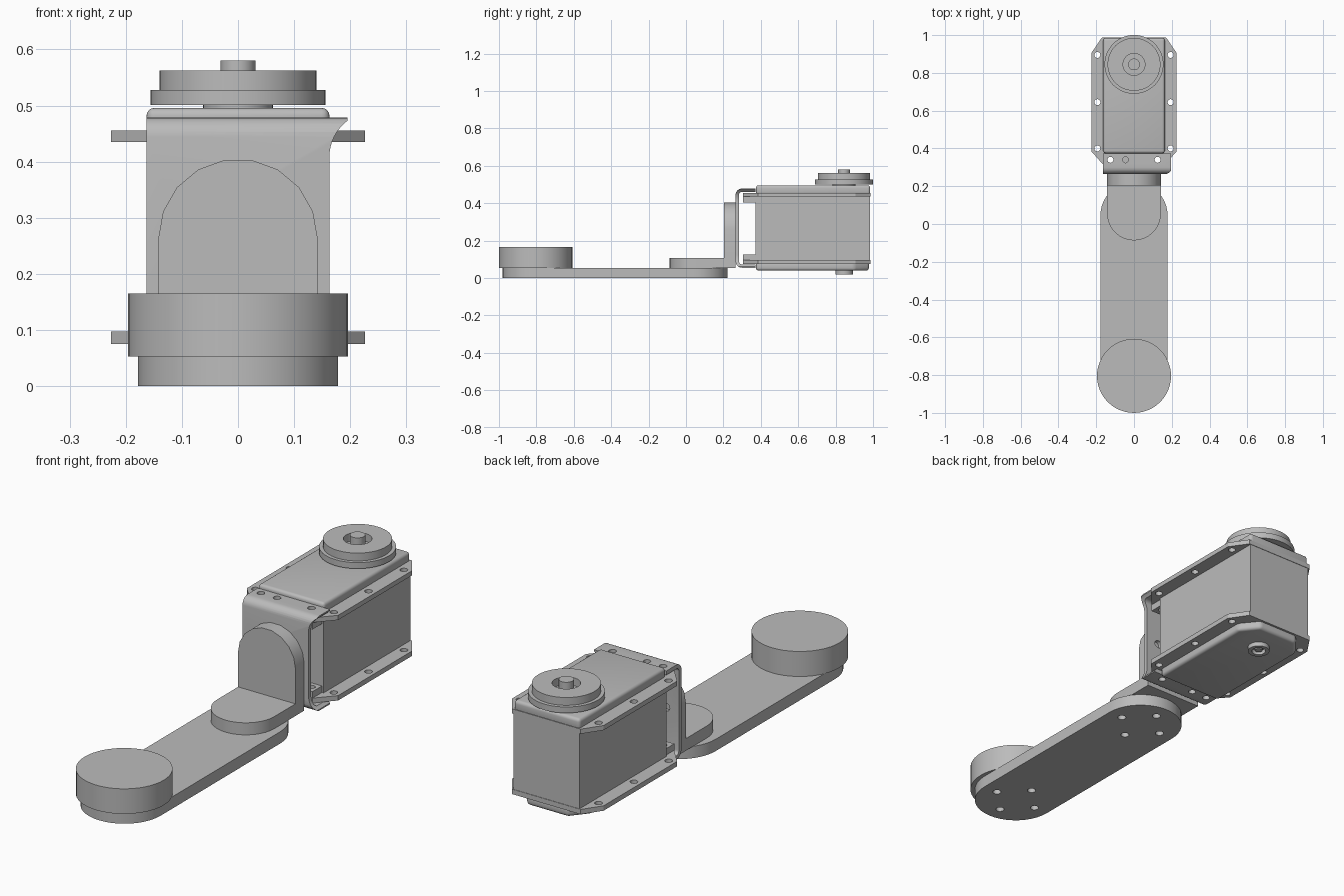
import bpy, bmesh
from math import cos, sin, pi, radians

old = bpy.data.objects.get("Cube")
if old:
    bpy.data.objects.remove(old)

grey = bpy.data.materials.new("plain grey")
grey.use_nodes = True
GREY = (0.5, 0.5, 0.5, 1)
grey.diffuse_color = GREY
grey.node_tree.nodes["Principled BSDF"].inputs["Base Color"].default_value = GREY


def arc(cx, cy, r, a0, a1, n):
    """Points along an arc, angles in degrees."""
    return [(cx + r * cos(radians(a0 + (a1 - a0) * i / n)),
             cy + r * sin(radians(a0 + (a1 - a0) * i / n))) for i in range(n + 1)]


def circle(cx, cy, r, n=48):
    return arc(cx, cy, r, 0, 360, n)[:-1]


def rect(x0, x1, y0, y1):
    return [(x0, y0), (x1, y0), (x1, y1), (x0, y1)]


def prism(name, pts, lo, hi, axis="z"):
    """Extrude a flat outline along one axis."""
    place = {"z": lambda a, b, h: (a, b, h),
             "y": lambda a, b, h: (a, h, b),
             "x": lambda a, b, h: (h, a, b)}[axis]
    bm = bmesh.new()
    face = bm.faces.new([bm.verts.new(place(a, b, lo)) for a, b in pts])
    top = bmesh.ops.extrude_face_region(bm, geom=[face])["geom"]
    origin, end = place(0, 0, lo), place(0, 0, hi)
    bmesh.ops.translate(bm, vec=[e - o for o, e in zip(origin, end)],
                        verts=[v for v in top if isinstance(v, bmesh.types.BMVert)])
    bmesh.ops.recalc_face_normals(bm, faces=bm.faces)
    mesh = bpy.data.meshes.new(name)
    bm.to_mesh(mesh)
    bm.free()
    mesh.materials.append(grey)
    obj = bpy.data.objects.new(name, mesh)
    bpy.context.collection.objects.link(obj)
    return obj


def bake(obj):
    """Apply the modifiers of an object."""
    dg = bpy.context.evaluated_depsgraph_get()
    mesh = bpy.data.meshes.new_from_object(obj.evaluated_get(dg))
    obj.modifiers.clear()
    obj.data = mesh


def combine(obj, cutters, operation="DIFFERENCE"):
    for c in cutters:
        mod = obj.modifiers.new("cut", "BOOLEAN")
        mod.operation, mod.object, mod.solver = operation, c, "EXACT"
    bake(obj)
    for c in cutters:
        bpy.data.objects.remove(c)


def holes(spots, r, lo, hi, axis="z"):
    return [prism("cutter", circle(a, b, r, 16), lo, hi, axis) for a, b in spots]


def soften(obj, width):
    mod = obj.modifiers.new("round", "BEVEL")
    mod.width, mod.segments, mod.limit_method = width, 4, "ANGLE"
    bake(obj)


# Flat arm with bolt circles underneath
R, FRONT, BACK = 0.178, -0.802, 0.045
arm = prism("arm", arc(0, BACK, R, 0, 180, 20) + arc(0, FRONT, R, 180, 360, 20), 0, 0.053)
bolts = [(0.107 * cos(k * pi / 2), c + 0.107 * sin(k * pi / 2))
         for c in (FRONT, BACK) for k in range(4)]
combine(arm, holes(bolts, 0.018, -0.02, 0.045))

# Round pad on the free end
prism("end_pad", circle(0, -0.804, 0.196), 0.053, 0.165)

# Angle bracket: rounded foot and rounded upright
W = 0.142
prism("angle_foot", [(W, 0.265), (-W, 0.265)] + arc(0, 0.055, W, 180, 360, 18), 0.053, 0.107)
prism("angle_upright", [(-W, 0.107), (W, 0.107)] + arc(0, 0.263, W, 0, 180, 9),
      0.203, 0.265, "y")

# Sheet channel holding the motor, flared on one side at its flanges
MID = 0.267


def mirrored(pts):
    return pts + [(a, 2 * MID - b) for a, b in reversed(pts)]


outer = mirrored([(0.372, 0.479)] + arc(0.3, 0.444, 0.035, 90, 180, 6))
inner = mirrored([(0.372, 0.461)] + arc(0.3, 0.444, 0.017, 90, 180, 6))
channel = prism("channel_bracket", outer + inner[::-1], -0.163, 0.195, "x")
flare = arc(0.243, 0.409, 0.08, 180, 127, 8) + [(0.195, 0.5)]
combine(channel, [prism("cutter", mirrored([(-0.163, 0.5)] + flare[::-1]), 0.2, 0.4, "y")],
        "INTERSECT")
PINS = [(-0.125, 0.34), (0.125, 0.34)]
combine(channel, holes(PINS + [(-0.045, 0.34)], 0.016, 0, 0.6)
        + holes([(-0.1, MID), (0.1, MID)], 0.018, 0.264, 0.35, "y"))

# Motor body
B = 0.163
prism("motor_body", rect(-B, B, 0.372, 0.985), 0.08, 0.45)

# Mounting plates and end lugs, above and below
half = [(0.155, 0.305), (0.226, 0.385), (0.226, 0.905), (0.17, 0.987)]
outline = half + [(-x, y) for x, y in reversed(half)]
screws = [(s * 0.194, y) for s in (-1, 1) for y in (0.4, 0.645, 0.895)]
for side, plate_z, lug_z in (("upper", (0.435, 0.456), (0.404, 0.436)),
                             ("lower", (0.075, 0.097), (0.096, 0.126))):
    plate = prism(side + "_mounting_plate", outline, *plate_z)
    combine(plate, holes(screws + PINS, 0.016, 0, 0.6))
    lug = prism(side + "_lug", rect(-0.155, 0.155, 0.304, 0.373), *lug_z)
    combine(lug, holes(PINS, 0.016, 0, 0.6))

# Rounded top cover and bottom cover with clipped rear corners
soften(prism("top_cover", rect(-B, B, 0.374, 0.985), 0.445, 0.496), 0.014)
clip = [(-B, 0.374), (B, 0.374), (B, 0.9), (0.1, 0.978), (-0.1, 0.978), (-B, 0.9)]
soften(prism("bottom_cover", clip, 0.04, 0.086), 0.014)

# Output wheel with a recessed hub
HUB = (0, 0.845)
prism("wheel_spacer", circle(*HUB, 0.062), 0.49, 0.503)
rim = prism("wheel_rim", circle(*HUB, 0.156), 0.501, 0.528)
top = prism("wheel_top", circle(*HUB, 0.14), 0.528, 0.563)
combine(top, [prism("cutter", circle(*HUB, 0.058), 0.5, 0.6)])
prism("wheel_shaft", circle(*HUB, 0.031, 32), 0.52, 0.58)

# Rear bearing boss with a socket and pin
boss = prism("lower_boss", circle(*HUB, 0.047, 32), 0.02, 0.05)
combine(boss, [prism("cutter", circle(*HUB, 0.03, 32), 0, 0.042)])
prism("lower_pin", circle(*HUB, 0.016, 24), 0.024, 0.05)

# Smooth curved walls, keep edges crisp
bpy.ops.object.select_all(action="DESELECT")
for obj in bpy.context.collection.objects:
    if obj.type == "MESH" and obj.data.materials and obj.data.materials[0] == grey:
        obj.select_set(True)
        bpy.context.view_layer.objects.active = obj
bpy.ops.object.shade_smooth_by_angle(angle=radians(30))
